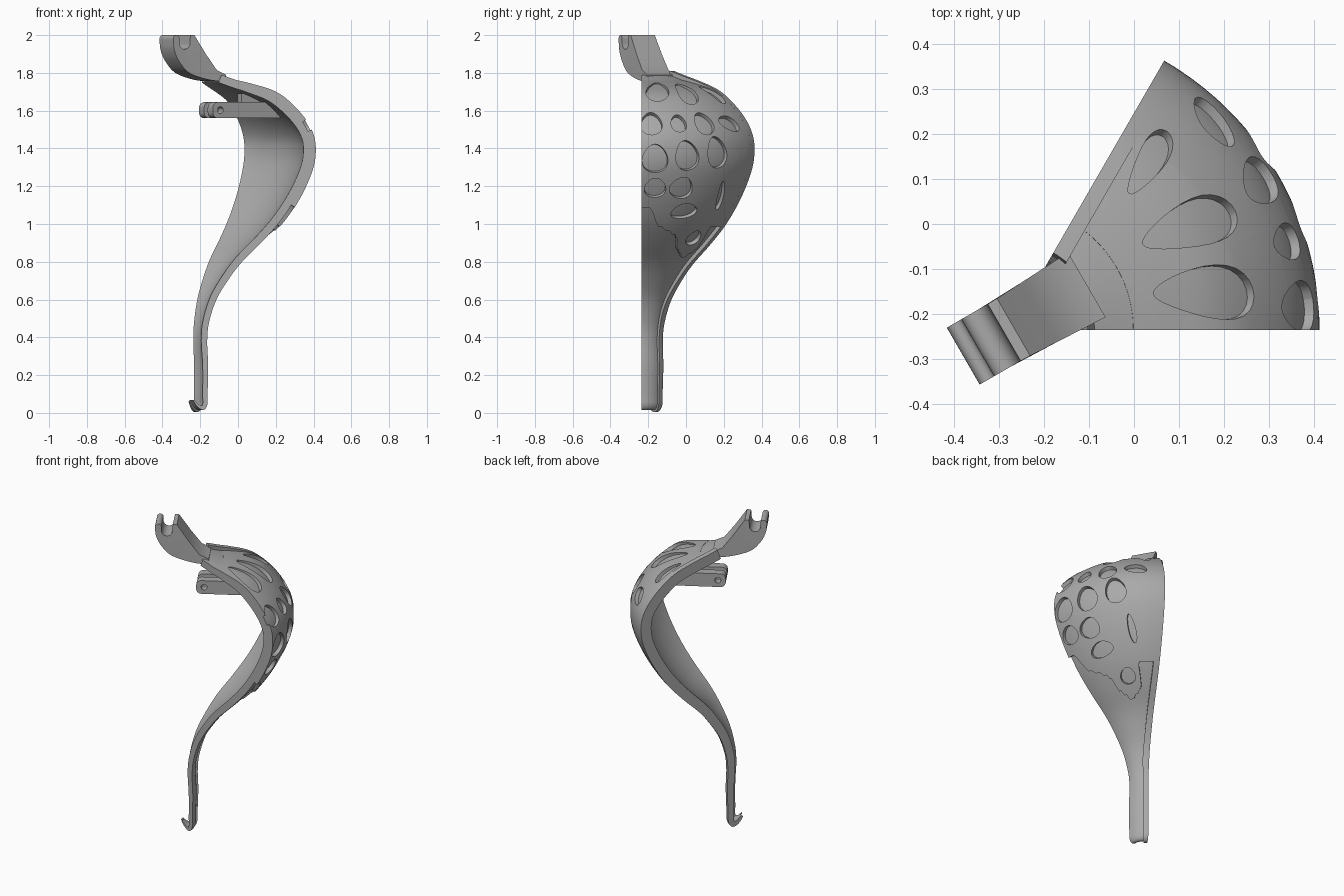
import bpy, bmesh, math
from math import sin, cos, pi, radians
from mathutils import Vector, Matrix

if "Cube" in bpy.data.objects:
    bpy.data.objects.remove(bpy.data.objects["Cube"])

AXIS = Vector((-0.278, -0.235, 0))      # axis of revolution
WEDGE = radians(60)                     # angular span of the shell

grey = bpy.data.materials.new("plain_grey")
grey.use_nodes = True
grey.diffuse_color = (0.4, 0.4, 0.4, 1)
grey.node_tree.nodes["Principled BSDF"].inputs["Base Color"].default_value = (0.4, 0.4, 0.4, 1)


def finish(name, bm, matrix=None):
    """Turn a bmesh into a smooth-shaded object with the grey material."""
    if matrix:
        bm.transform(matrix)
    bmesh.ops.recalc_face_normals(bm, faces=bm.faces)
    mesh = bpy.data.meshes.new(name)
    bm.to_mesh(mesh)
    bm.free()
    mesh.materials.append(grey)
    obj = bpy.data.objects.new(name, mesh)
    bpy.context.collection.objects.link(obj)
    bpy.ops.object.select_all(action='DESELECT')
    obj.select_set(True)
    bpy.context.view_layer.objects.active = obj
    bpy.ops.object.shade_smooth_by_angle(angle=radians(32))
    return obj


def spline(points, steps):
    """Smooth open curve through 2D points."""
    p = [Vector(q) for q in points]
    p = [2 * p[0] - p[1]] + p + [2 * p[-1] - p[-2]]
    out = []
    for a, b, c, d in zip(p, p[1:], p[2:], p[3:]):
        for k in range(steps):
            t = k / steps
            out.append(0.5 * (2 * b + (c - a) * t + (2 * a - 5 * b + 4 * c - d) * t * t
                              + (3 * b - a - 3 * c + d) * t ** 3))
    return out + [p[-2]]


def arc(cx, cy, r, start, end, n=10):
    return [(cx + r * cos(radians(start + (end - start) * k / n)),
             cy + r * sin(radians(start + (end - start) * k / n))) for k in range(n + 1)]


def fill(loops):
    """Flat face region from an outline and its holes."""
    bm = bmesh.new()
    for loop in loops:
        vs = [bm.verts.new((p[0], p[1], 0)) for p in loop]
        for a, b in zip(vs, vs[1:] + vs[:1]):
            bm.edges.new((a, b))
    bmesh.ops.triangle_fill(bm, use_beauty=True, use_dissolve=False, edges=bm.edges[:])
    return bm


def thicken(bm, low, high):
    res = bmesh.ops.extrude_face_region(bm, geom=bm.faces[:], use_keep_orig=True)
    top = {g for g in res["geom"] if isinstance(g, bmesh.types.BMVert)}
    for v in bm.verts:
        v.co.z = high if v in top else low


def loft(name, rings):
    bm = bmesh.new()
    rows = [[bm.verts.new(p) for p in ring] for ring in rings]
    for a, b in zip(rows, rows[1:]):
        for i in range(len(a)):
            j = (i + 1) % len(a)
            bm.faces.new((a[i], a[j], b[j], b[i]))
    bm.faces.new(rows[0])
    bm.faces.new(rows[-1])
    return finish(name, bm)


# Outer profile (radius, height), from the hooked foot to the crown
profile = spline([(.04, .065), (.065, .03), (.095, .015), (.115, .04), (.117, .1), (.12, .25),
                  (.115, .38), (.125, .48), (.164, .6), (.23, .71), (.3, .8), (.4, .9), (.49, 1.0),
                  (.56, 1.1), (.615, 1.2), (.655, 1.3), (.668, 1.38), (.66, 1.46), (.62, 1.54),
                  (.55, 1.62), (.46, 1.69), (.35, 1.735), (.26, 1.765), (.19, 1.79)], 5)
LAST = len(profile) - 1
normals = []
for i in range(LAST + 1):
    d = profile[min(i + 1, LAST)] - profile[max(i - 1, 0)]
    normals.append(Vector((d.y, -d.x)).normalized())
length = [0.0]
for a, b in zip(profile, profile[1:]):
    length.append(length[-1] + (b - a).length)


def surface(az, point, normal, offset):
    q = point + normal * offset
    return AXIS + Vector((q.x * cos(az), q.x * sin(az), q.y))


def at_length(t):
    i = max(k for k in range(LAST) if k == 0 or length[k] <= t)
    f = min(1, max(0, (t - length[i]) / (length[i + 1] - length[i])))
    return profile[i].lerp(profile[i + 1], f), normals[i].lerp(normals[i + 1], f)


def length_at_height(z):
    return next(length[i] for i in range(20, LAST + 1) if profile[i].y >= z or i == LAST)


# Main shell and the raised rim along its far edge
def strip(name, start_az, n, outer, inner):
    rings = []
    for i, (p, m) in enumerate(zip(profile, normals)):
        a0 = start_az(p)
        azs = [a0 + (WEDGE - a0) * k / n for k in range(n + 1)]
        rings.append([surface(a, p, m, outer(p)) for a in azs]
                     + [surface(a, p, m, -inner(i, p)) for a in reversed(azs)])
    return loft(name, rings)


strip("shell", lambda p: 0, 28, lambda p: 0,
      lambda i, p: min(0.006 + 0.002 * i, 0.024 + 0.02 * min(1, p.y)))
strip("edge_rim", lambda p: WEDGE - min(0.25, 0.035 / p.x), 4,
      lambda p: 0.01 + 0.012 * min(1, p.y), lambda i, p: 0.003)

# Raised relief layer with rounded openings, laid flat and then wrapped on the shell
FLAT = 0.6                              # flat width per radian
blobs = [  # azimuth, height, half width, half length, tilt
    (11, 1.695, .055, .12, -12), (30, 1.68, .05, .12, -10), (50, 1.67, .03, .09, 8),
    (4.5, 1.51, .055, .065, 0), (17.5, 1.51, .04, .05, 0), (30.5, 1.515, .052, .065, 15),
    (45.5, 1.52, .066, .042, -20), (6, 1.34, .066, .072, 0), (20.5, 1.35, .062, .076, 14),
    (35.5, 1.37, .058, .08, 15), (6.5, 1.19, .055, .055, 0), (19.5, 1.2, .062, .06, -15),
    (23.5, 1.065, .07, .045, 10), (43, 1.14, .02, .085, 10), (37.5, .92, .042, .05, 0)]
top_length = length[LAST - 6]
lower_edge = spline([(-8, 1.1), (4, 1.09), (10, 1.0), (22, .95), (28, .88), (38, .83), (47, .88),
                     (46, .98), (51, 1.0), (57, 1.0), (66, 1.02)], 5)
loops = [[(radians(q.x) * FLAT, length_at_height(q.y) if q.y > 1.2 else
           length_at_height(q.y - .001)) for q in lower_edge]
         + [(radians(66) * FLAT, top_length), (radians(-8) * FLAT, top_length)]]
for az, z, w, l, tilt in blobs:
    t0 = length_at_height(z)
    r = at_length(t0)[0].x
    turn = Matrix.Rotation(radians(tilt), 2)
    loop = []
    for k in range(28):
        a = 2 * pi * k / 28
        e = turn @ Vector((w * cos(a) * (1 - 0.2 * sin(a)), l * sin(a)))
        loop.append(((radians(az) + e.x / r) * FLAT, t0 + e.y))
    loops.append(loop)
bm = fill(loops)


def slice_flat(co, no, clear=False):
    bmesh.ops.bisect_plane(bm, geom=bm.verts[:] + bm.edges[:] + bm.faces[:], dist=1e-6,
                           plane_co=co, plane_no=no, clear_outer=clear)


slice_flat((0, 0, 0), (-1, 0, 0), True)
slice_flat((radians(57.5) * FLAT, 0, 0), (1, 0, 0), True)
for k in range(1, 20):
    slice_flat((radians(3 * k) * FLAT, 0, 0), (1, 0, 0))
for k in range(1, 60):
    slice_flat((0, top_length - 0.025 * k, 0), (0, 1, 0))
thicken(bm, -1, 1)
for v in bm.verts:
    p, m = at_length(v.co.y)
    proud = 0.001 + 0.021 * min(1, max(0, (top_length - v.co.y) / 0.25))
    v.co = surface(v.co.x / FLAT, p, m, proud if v.co.z > 0 else -0.008)
finish("relief_layer", bm)

# Parts on the middle plane: local x runs outward, local y becomes height
MIDDLE = (Matrix.Translation(AXIS) @ Matrix.Rotation(WEDGE / 2, 4, 'Z')
          @ Matrix.Rotation(pi / 2, 4, 'X'))


def plate(name, loops, low, high, flare=0):
    bm = fill(loops)
    thicken(bm, low, high)
    for v in bm.verts:
        v.co.z *= 1 + flare * max(0, v.co.x)
    return finish(name, bm, MIDDLE)


# Crown arm with its open clip
under = [tuple(q) for q in spline([(.2, 1.752), (.09, 1.765), (-.02, 1.80), (-.08, 1.86),
                                   (-.11, 1.92), (-.117, 1.975)], 4)]
arm = (under + arc(-.098, 1.981, .019, 170, 0, 8) + arc(-.047, 1.957, .032, 180, 360, 12)
       + [(-.012, 2.0), (.012, 2.0), (.08, 1.9), (.145, 1.815), (.2, 1.79)])
plate("clip_arm", [arm], -.073, .073, 0.7)

# Forked bracket under the crown
prong = (arc(.155, 1.615, .03, 90, 180, 6) + arc(.155, 1.59, .03, 180, 270, 6)
         + [(.565, 1.56), (.49, 1.645)])
pin_hole = arc(.171, 1.603, .018, 0, 345, 23)
for side, low, high in (("left", -.073, -.019), ("right", .019, .073)):
    plate("bracket_prong_" + side, [prong, pin_hole], low, high)
plate("bracket_web", [[(.33, 1.565), (.55, 1.565), (.48, 1.65), (.41, 1.69), (.33, 1.69)]], -.02, .02)
